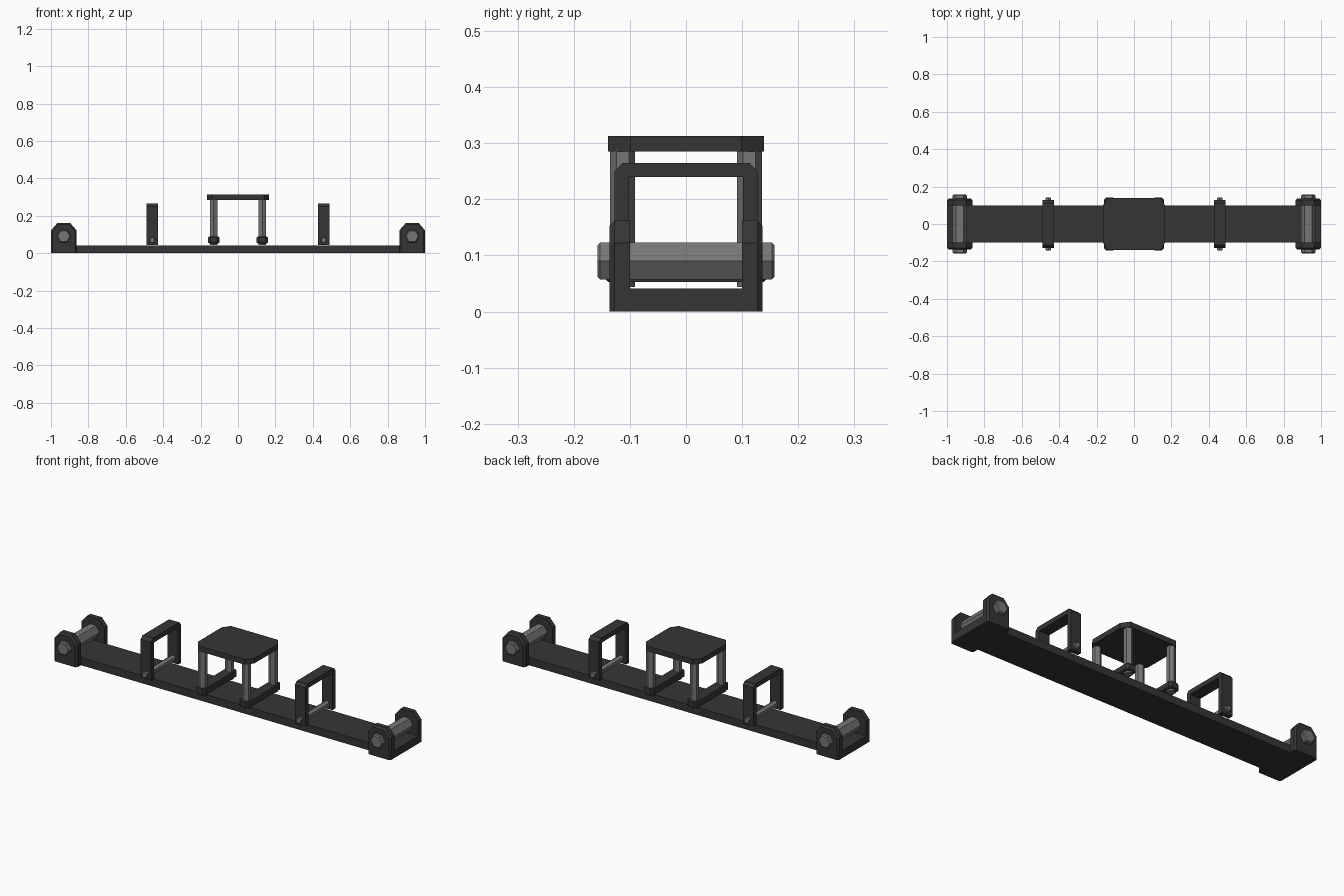
import bpy, bmesh, math

if "Cube" in bpy.data.objects:
    bpy.data.objects.remove(bpy.data.objects["Cube"])


def material(name, v):
    m = bpy.data.materials.new(name)
    m.diffuse_color = (v, v, v, 1)
    m.use_nodes = True
    m.node_tree.nodes["Principled BSDF"].inputs["Base Color"].default_value = m.diffuse_color
    return m


DARK = material("dark grey paint", 0.036)
STEEL = material("mid grey steel", 0.18)


def prism(name, pts, axis, lo, hi, mat, bevel=0.0, ends=(), keep_base=False):
    """Extrude a 2D outline along an axis; bevel the rims of the given ends (lo/hi)."""
    place = {"x": lambda u, v, w: (w, u, v),
             "y": lambda u, v, w: (u, w, v),
             "z": lambda u, v, w: (u, v, w)}[axis]
    bm = bmesh.new()
    low = [bm.verts.new(place(u, v, lo)) for u, v in pts]
    high = [bm.verts.new(place(u, v, hi)) for u, v in pts]
    caps = {"lo": bm.faces.new(low), "hi": bm.faces.new(high)}
    n = len(pts)
    for i in range(n):
        j = (i + 1) % n
        bm.faces.new((low[i], low[j], high[j], high[i]))
    bmesh.ops.recalc_face_normals(bm, faces=bm.faces)
    edges = [e for k in ends for e in caps[k].edges
             if not (keep_base and all(v.co.z < 1e-4 for v in e.verts))]
    if bevel and edges:
        bmesh.ops.bevel(bm, geom=edges, offset=bevel, segments=1,
                        affect='EDGES', profile=0.5)
    me = bpy.data.meshes.new(name)
    bm.to_mesh(me)
    bm.free()
    me.materials.append(mat)
    ob = bpy.data.objects.new(name, me)
    bpy.context.collection.objects.link(ob)
    return ob


def ngon(cx, cy, r, n=6, turn=0.0):
    return [(cx + r * math.cos(turn + 2 * math.pi * i / n),
             cy + r * math.sin(turn + 2 * math.pi * i / n)) for i in range(n)]


def chamfered(x, y, cx, cy):
    """Centred rectangle with cut corners."""
    return [(x, y - cy), (x - cx, y), (cx - x, y), (-x, y - cy),
            (-x, cy - y), (cx - x, -y), (x - cx, -y), (x, cy - y)]


def rect(x0, x1, y0, y1):
    return [(x0, y0), (x1, y0), (x1, y1), (x0, y1)]


BOTH = ("lo", "hi")

# main beam
prism("beam", rect(-0.863, 0.863, -0.1, 0.1), "z", 0, 0.041, DARK)

for s, side in ((-1, "left"), (1, "right")):
    # end bracket: floor plate, two cheeks and a hexagonal pin
    c = s * 0.9315
    prism(f"{side}_bracket_floor", rect(c - 0.0685, c + 0.0685, -0.1, 0.1),
          "z", 0, 0.041, DARK)
    cheek = [(c - 0.0685, 0), (c + 0.0685, 0), (c + 0.0685, 0.122),
             (c + 0.034, 0.162), (c - 0.034, 0.162), (c - 0.0685, 0.122)]
    prism(f"{side}_front_cheek", cheek, "y", -0.136, -0.1, DARK, 0.009, ("lo",), True)
    prism(f"{side}_back_cheek", cheek, "y", 0.1, 0.136, DARK, 0.009, ("hi",), True)
    prism(f"{side}_bracket_pin", ngon(c, 0.09, 0.038), "y", -0.158, 0.158,
          STEEL, 0.005, BOTH)

    # upright hoop with chamfered shoulders and a cross pin
    h = s * 0.458
    hoop = [(-0.127, 0.043), (-0.102, 0.043), (-0.102, 0.24), (0.102, 0.24),
            (0.102, 0.043), (0.127, 0.043), (0.127, 0.25), (0.113, 0.265),
            (-0.113, 0.265), (-0.127, 0.25)]
    prism(f"{side}_hoop", hoop, "x", h - 0.031, h + 0.031, DARK)
    prism(f"{side}_hoop_pin", ngon(h, 0.07, 0.0175, 6, math.pi / 2), "y",
          -0.141, 0.141, STEEL, 0.003, BOTH)

    # platform foot bar with its two posts
    p = s * 0.13
    bar = [(p + u, v) for u, v in chamfered(0.03, 0.143, 0.012, 0.014)]
    prism(f"{side}_foot_bar", bar, "z", 0.053, 0.088, DARK, 0.004, BOTH)
    for t, end in ((-1, "front"), (1, "back")):
        prism(f"{side}_{end}_post", ngon(p, t * 0.113, 0.0225, 6, math.pi / 2),
              "z", 0.044, 0.29, STEEL)

# platform top
prism("platform", chamfered(0.167, 0.139, 0.028, 0.04), "z", 0.285, 0.313, DARK)
